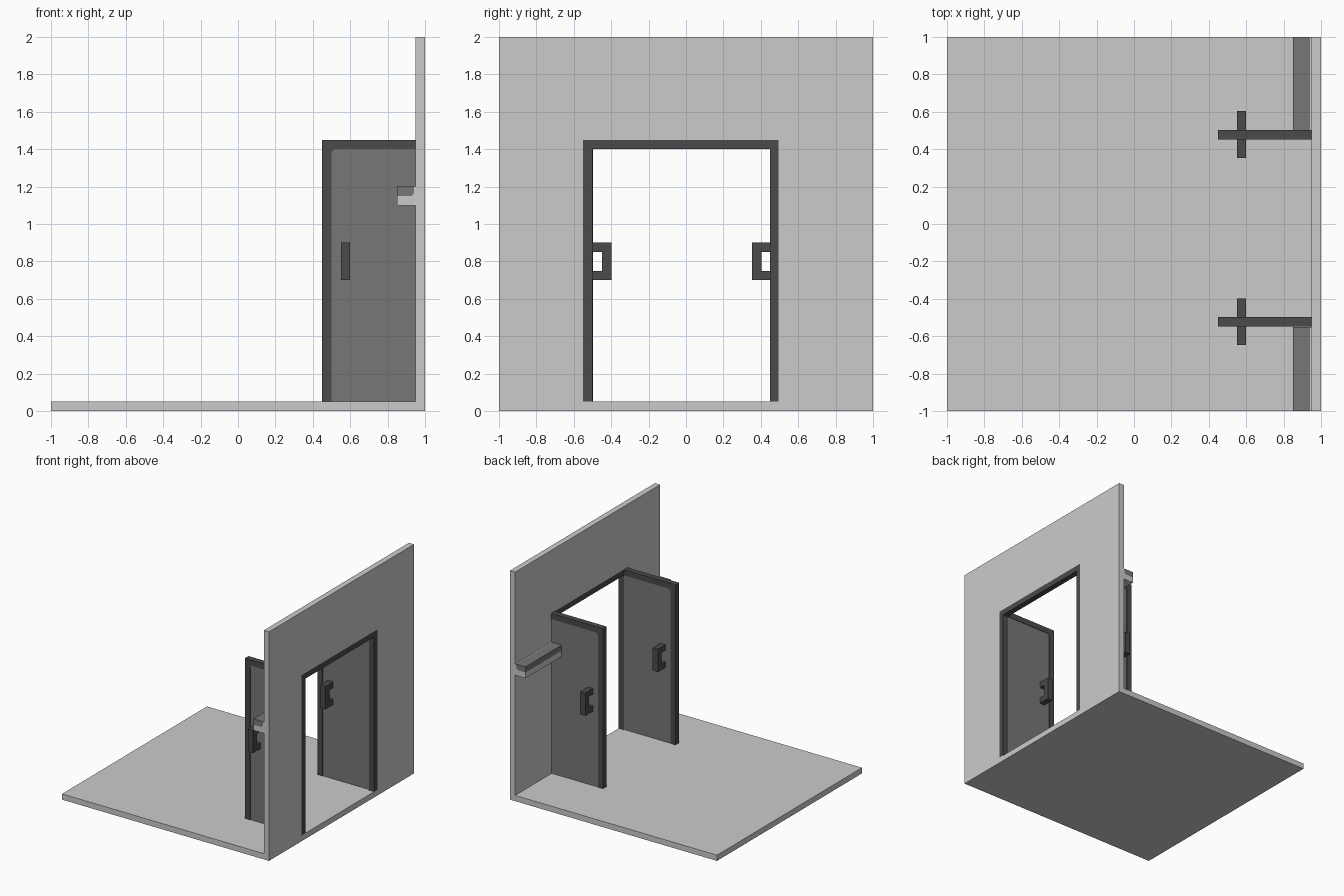
import bpy, bmesh

if "Cube" in bpy.data.objects:
    bpy.data.objects.remove(bpy.data.objects["Cube"])


def material(name, v):
    m = bpy.data.materials.new(name)
    m.diffuse_color = (v, v, v, 1)
    m.use_nodes = True
    m.node_tree.nodes["Principled BSDF"].inputs["Base Color"].default_value = m.diffuse_color
    return m


LIGHT = material("light grey", 0.60)
MID = material("mid grey", 0.185)
DARK = material("dark grey", 0.069)


def extrude(name, pts, axis, a, b, mat):
    """Extrude a profile along an axis: (x, z) points for 'y', (y, z) points for 'x'."""
    bm = bmesh.new()
    at = (lambda p: (p[0], a, p[1])) if axis == 'y' else (lambda p: (a, p[0], p[1]))
    face = bm.faces.new([bm.verts.new(at(p)) for p in pts])
    ext = bmesh.ops.extrude_face_region(bm, geom=[face])
    verts = [g for g in ext["geom"] if isinstance(g, bmesh.types.BMVert)]
    move = (0, b - a, 0) if axis == 'y' else (b - a, 0, 0)
    bmesh.ops.translate(bm, verts=verts, vec=move)
    bmesh.ops.recalc_face_normals(bm, faces=bm.faces)
    me = bpy.data.meshes.new(name)
    bm.to_mesh(me)
    bm.free()
    me.materials.append(mat)
    ob = bpy.data.objects.new(name, me)
    bpy.context.collection.objects.link(ob)
    return ob


def rect(u0, u1, v0, v1):
    return [(u0, v0), (u1, v0), (u1, v1), (u0, v1)]


def arch(u0, u1, v0, v1, i0, i1, top):
    """Upside-down U outline with the inner opening i0..i1 up to top."""
    return [(u0, v0), (i0, v0), (i0, top), (i1, top), (i1, v0), (u1, v0), (u1, v1), (u0, v1)]


# Floor and wall with doorway
L, R = -0.55, 0.495
extrude("floor", rect(-1, 1, 0, 0.05), 'y', -1, 1, LIGHT)
extrude("wall", arch(-1, 1, 0.05, 2, L, R, 1.45), 'x', 0.95, 1, LIGHT)

# Door frame filling the doorway edge
extrude("door_frame", arch(L, R, 0.05, 1.45, -0.5, 0.45, 1.4), 'x', 0.95, 1, DARK)

# Open doors: dark stile and top rail, lighter panel, pull handles on both sides
inner = [(0.5, 0.052), (0.5, 1.38), (0.506, 1.394), (0.52, 1.4), (0.95, 1.4)]
for side, y0 in (("left", -0.548), ("right", 0.453)):
    y1 = y0 + 0.05
    extrude(side + "_door_border", inner + [(0.95, 1.45), (0.45, 1.45), (0.45, 0.052)],
            'y', y0, y1, DARK)
    extrude(side + "_door_panel", inner + [(0.95, 0.052)], 'y', y0 + 0.004, y1 - 0.004, MID)
    for label, yb, d in (("front", y0, -1), ("back", y1, 1)):
        base, mid, tip = yb - d * 0.004, yb + d * 0.05, yb + d * 0.1
        handle = [(base, 0.7), (tip, 0.7), (tip, 0.9), (base, 0.9),
                  (base, 0.85), (mid, 0.85), (mid, 0.75), (base, 0.75)]
        extrude(f"{side}_door_{label}_handle", handle, 'x', 0.55, 0.6, DARK)

# Wall rails beside the doorway: light ledge with a grey cap
curve = [(0.85, 1.15), (0.925, 1.15), (0.937, 1.158), (0.942, 1.175), (0.942, 1.2)]
for side, a, b in (("left", -1, -0.55), ("right", 0.503, 1)):
    extrude(side + "_rail_ledge", curve + [(0.95, 1.2), (0.95, 1.1), (0.85, 1.1)], 'y', a, b, LIGHT)
    extrude(side + "_rail_cap", curve + [(0.85, 1.2)], 'y', a, b, MID)
